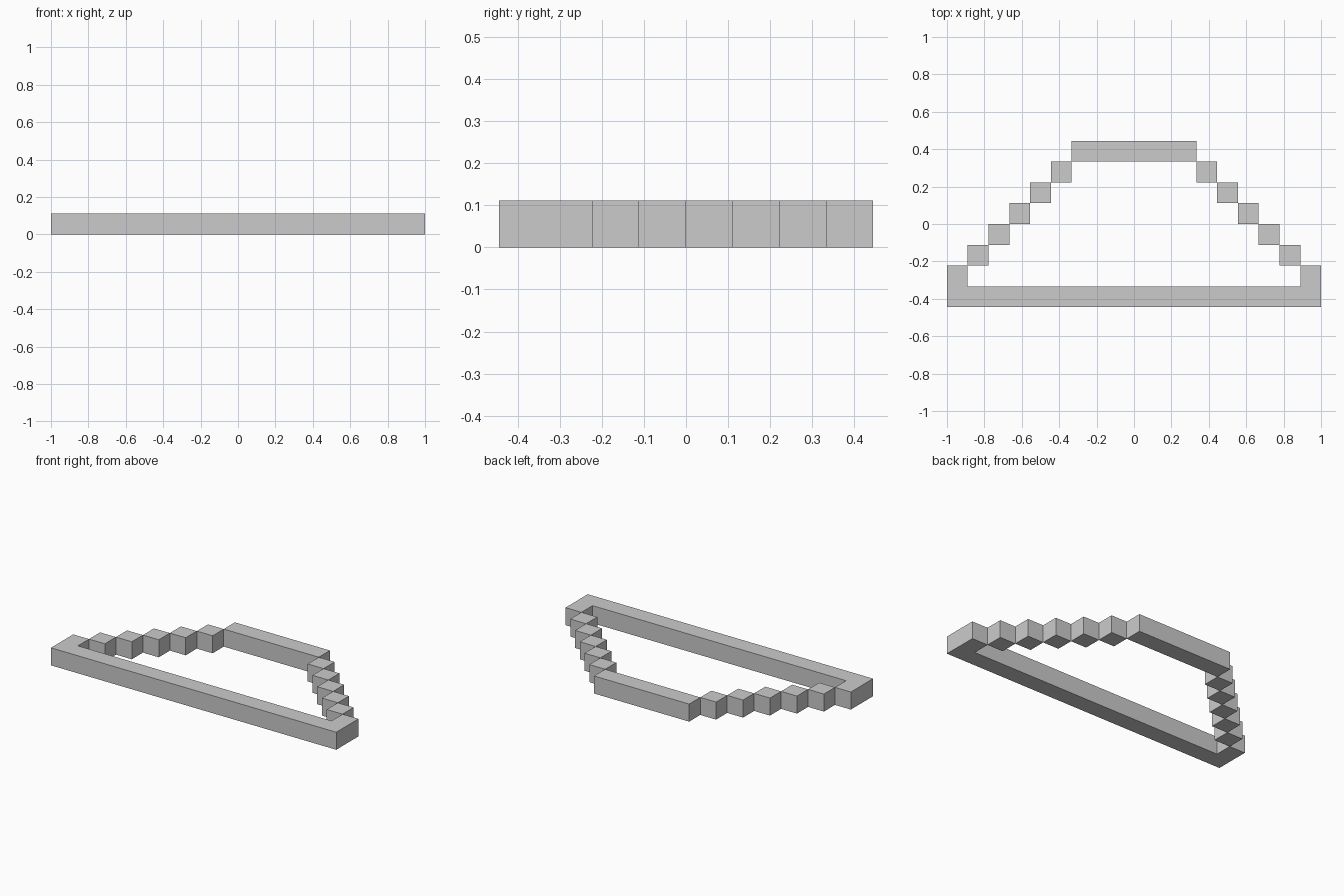
import bpy, bmesh

if "Cube" in bpy.data.objects:
    bpy.data.objects.remove(bpy.data.objects["Cube"])

U = 1 / 9  # one block of the grid


def slab(name, outline):
    """Extrude a flat outline, given in blocks, one block upward."""
    bm = bmesh.new()
    face = bm.faces.new([bm.verts.new((x * U, y * U, 0)) for x, y in outline])
    top = bmesh.ops.extrude_face_region(bm, geom=[face], use_keep_orig=True)["geom"]
    bmesh.ops.translate(bm, vec=(0, 0, U),
                        verts=[v for v in top if isinstance(v, bmesh.types.BMVert)])
    bmesh.ops.recalc_face_normals(bm, faces=bm.faces)
    mesh = bpy.data.meshes.new(name)
    bm.to_mesh(mesh)
    bm.free()
    obj = bpy.data.objects.new(name, mesh)
    bpy.context.collection.objects.link(obj)
    return obj


def rect(x0, x1, y0, y1):
    return [(x0, y0), (x1, y0), (x1, y1), (x0, y1)]


# Long front bar with an upturned block at each end
slab("front_bar", [(-9, -4), (9, -4), (9, -2), (8, -2),
                   (8, -3), (-8, -3), (-8, -2), (-9, -2)])

# Short back bar
slab("back_bar", rect(-3, 3, 3, 4))

# Diagonal runs of blocks meeting edge to edge, on both sides
for i in range(5):
    x, y = 3 + i, 2 - i
    slab(f"right_step_{i + 1}", rect(x, x + 1, y, y + 1))
    slab(f"left_step_{i + 1}", rect(-x - 1, -x, y, y + 1))
